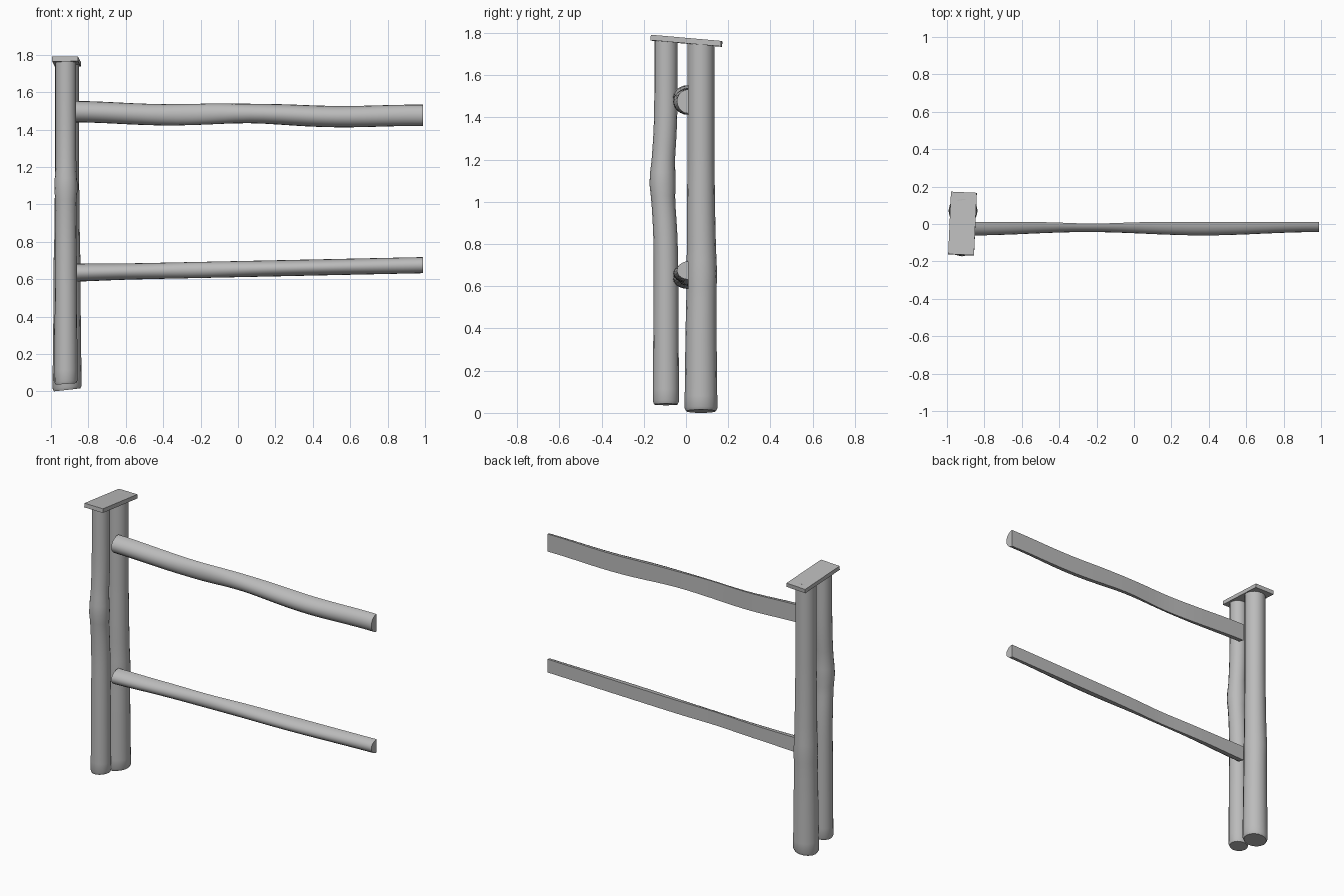
import bpy, bmesh, math
from mathutils import Euler, Matrix, Vector

cube = bpy.data.objects.get("Cube")
if cube:
    bpy.data.objects.remove(cube, do_unlink=True)

# Single weathered grey
grey = bpy.data.materials.new("weathered_grey")
grey.use_nodes = True
shade = (0.5, 0.5, 0.5, 1)
grey.diffuse_color = shade
grey.node_tree.nodes["Principled BSDF"].inputs["Base Color"].default_value = shade


def lerp(start, end, t):
    return start + (end - start) * t


def bump(position, centre, width):
    return math.exp(-((position - centre) / width) ** 2)


def finish(bm, name):
    bmesh.ops.recalc_face_normals(bm, faces=bm.faces)
    mesh = bpy.data.meshes.new(name)
    bm.to_mesh(mesh)
    bm.free()
    mesh.materials.append(grey)
    obj = bpy.data.objects.new(name, mesh)
    bpy.context.collection.objects.link(obj)
    bpy.ops.object.select_all(action="DESELECT")
    obj.select_set(True)
    bpy.context.view_layer.objects.active = obj
    bpy.ops.object.shade_smooth_by_angle(angle=math.radians(40))


def loft(name, rings):
    """Skin a list of closed point rings and cap both ends."""
    bm = bmesh.new()
    loops = [[bm.verts.new(point) for point in ring] for ring in rings]
    for lower, upper in zip(loops, loops[1:]):
        for i in range(len(lower)):
            bm.faces.new((lower[i - 1], lower[i], upper[i], upper[i - 1]))
    bm.faces.new(loops[0])
    bm.faces.new(loops[-1])
    finish(bm, name)


def post(name, x, y, bottom, top, foot_radius, head_radius, knot, swell, bow, tilt):
    """Tapered round log with a knot, a sideways bow and a worn, slanted foot."""
    sides, steps, rim = 16, 30, 0.015

    def ring(z, scale, slant):
        t = (z - bottom) / (top - bottom)
        radius = lerp(foot_radius, head_radius, min(1, t * 1.5))
        radius = scale * (radius + swell * bump(z, knot, 0.06))
        centre = y + bow * bump(z, knot, 0.2)
        angles = [math.tau * i / sides for i in range(sides)]
        return [(x + radius * math.cos(a), centre + radius * math.sin(a),
                 z + slant * math.cos(a)) for a in angles]

    rings = [ring(bottom, 0.9, tilt)]
    for i in range(steps + 1):
        rings.append(ring(lerp(bottom + rim, top, i / steps), 1, 0 if i else tilt))
    loft(name, rings)


def rail(name, start_z, end_z, wave, half_height, pinch, pinch_at):
    """Split log: rounded towards the front, flat at the back, gently wavy."""
    steps, arc = 24, 10
    rings = []
    for n in range(steps + 1):
        t = n / steps
        x = lerp(-0.87, 0.99, t)
        z = lerp(start_z, end_z, t) + wave * math.cos(2 * math.tau * t)
        half = half_height + pinch * bump(t, pinch_at, 0.1)
        front = -0.052 - 0.009 * math.cos(3 * math.pi * t)
        back = 0.011 - 0.009 * bump(t, 0.35, 0.1)
        angles = [math.pi * i / arc for i in range(arc + 1)]
        rings.append([(x, lerp(back, front, math.sin(a)), z - half * math.cos(a))
                      for a in angles])
    loft(name, rings)


# Slim front post with a knot above the middle
post("front_post", x=-0.92, y=-0.095, bottom=0.04, top=1.77, foot_radius=0.062,
     head_radius=0.055, knot=1.1, swell=0.007, bow=-0.016, tilt=0.004)

# Thicker back post with a low swelling
post("back_post", x=-0.914, y=0.071, bottom=0.008, top=1.765, foot_radius=0.078,
     head_radius=0.064, knot=0.67, swell=0.003, bow=0.003, tilt=0.008)

# Two split rails
rail("upper_rail", start_z=1.49, end_z=1.47, wave=0.006,
     half_height=0.057, pinch=-0.005, pinch_at=0.5)
rail("lower_rail", start_z=0.635, end_z=0.675, wave=0,
     half_height=0.043, pinch=0.005, pinch_at=0)

# Sloping cap board resting on both posts
bm = bmesh.new()
bmesh.ops.create_cube(bm, size=1)
turn = Euler([math.radians(angle) for angle in (-5, -1, -2.5)])
bm.transform(Matrix.LocRotScale(Vector((-0.917, 0.002, 1.763)), turn,
                                Vector((0.138, 0.335, 0.026))))
finish(bm, "cap_board")
